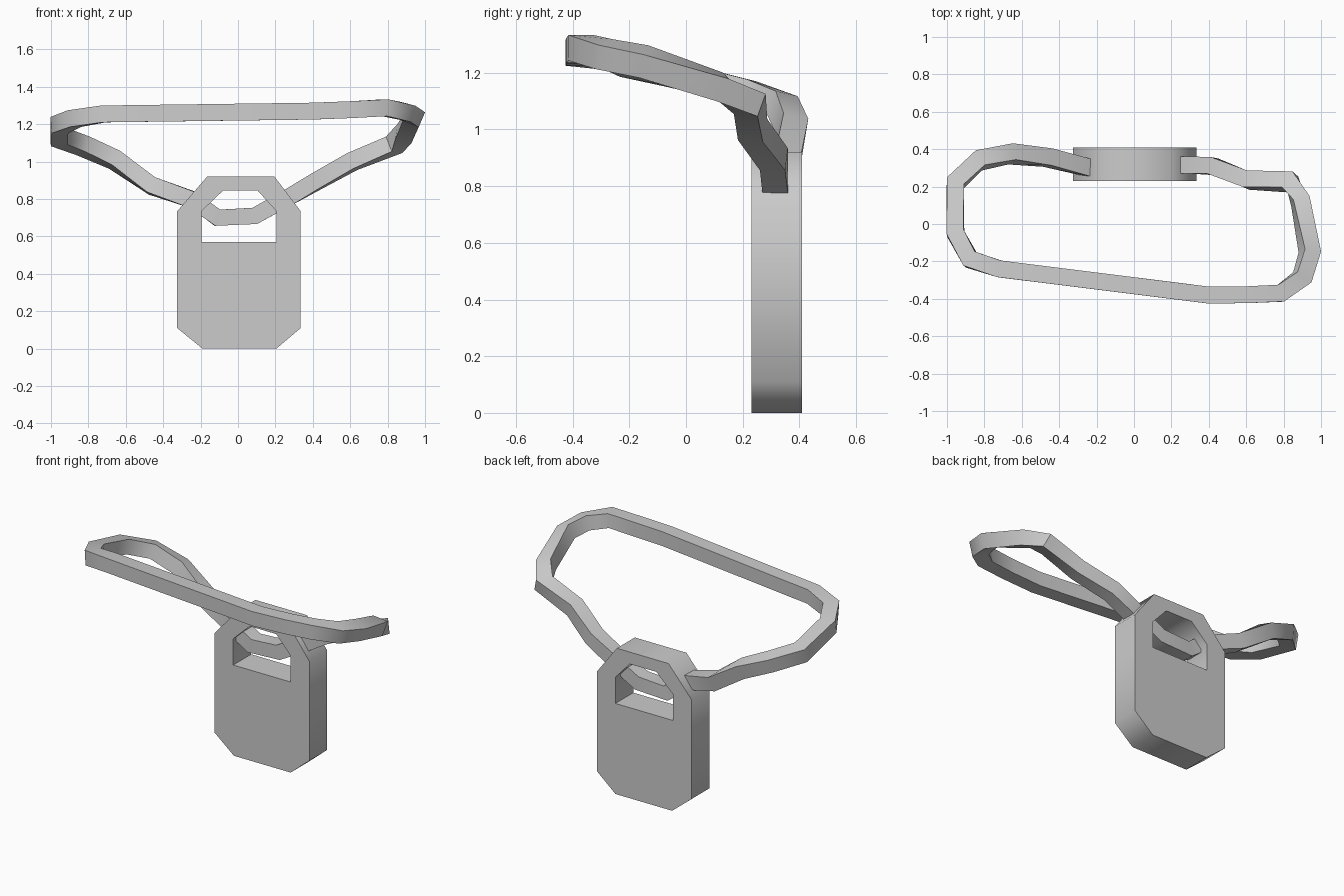
import bpy, bmesh
from math import radians, cos, sin
from mathutils import Vector

if "Cube" in bpy.data.objects:
    bpy.data.objects.remove(bpy.data.objects["Cube"])


def smooth(obj, angle):
    bpy.ops.object.select_all(action='DESELECT')
    obj.select_set(True)
    bpy.context.view_layer.objects.active = obj
    bpy.ops.object.shade_smooth_by_angle(angle=radians(angle))


# Tag plate: chamfered outline with a slot, extruded along y
outer = [(-.19, 0), (.205, 0), (.335, .11), (.335, .735),
         (.195, .92), (-.165, .92), (-.325, .735), (-.325, .11)]
slot = [(-.195, .57), (.205, .57), (.205, .735),
        (.105, .845), (-.08, .845), (-.195, .735)]
curve = bpy.data.curves.new("tag_plate", 'CURVE')
curve.dimensions = '2D'
curve.fill_mode = 'BOTH'
curve.extrude = 0.089
for outline in (outer, slot):
    sp = curve.splines.new('POLY')
    sp.points.add(len(outline) - 1)
    for p, (x, z) in zip(sp.points, outline):
        p.co = (x, z, 0, 1)
    sp.use_cyclic_u = True
tag = bpy.data.objects.new("tag_plate", curve)
bpy.context.collection.objects.link(tag)
tag.location.y = 0.32
tag.rotation_euler.x = radians(90)
tag.select_set(True)
bpy.context.view_layer.objects.active = tag
bpy.ops.object.convert(target='MESH')
tag = bpy.context.view_layer.objects.active
smooth(tag, 60)

# Strap loop: x, y, z and outward lean in degrees, counter-clockwise from above
path = [(-.72, -.24, 1.255, 0), (.40, -.38, 1.27, 0), (.61, -.378, 1.278, 0),
        (.785, -.37, 1.288, 0), (.90, -.285, 1.265, 12), (.94, -.15, 1.24, 22),
        (.89, .12, 1.15, 15), (.835, .225, 1.09, 5), (.61, .235, 1.0, 5),
        (.42, .31, .895, 0), (.28, .315, .815, 0), (.09, .315, .71, 0),
        (-.11, .315, .70, 0), (-.24, .30, .795, 0), (-.46, .355, .87, 10),
        (-.66, .375, 1.01, 15), (-.83, .34, 1.085, 12), (-.955, .22, 1.13, 5),
        (-.955, -.05, 1.195, 0), (-.875, -.19, 1.23, 0)]
half = 0.045
pts = [Vector(p[:3]) for p in path]
n = len(pts)
bm = bmesh.new()
rings = []
for i, p in enumerate(pts):
    a = (p - pts[i - 1]).normalized()
    b = (pts[(i + 1) % n] - p).normalized()
    t = (a + b).normalized()
    side = t.cross(Vector((0, 0, 1))).normalized()
    up = side.cross(t).normalized()
    r = radians(path[i][3])
    out = (side * cos(r) - up * sin(r)) * half / max(a.dot(t), .8)
    rise = (up * cos(r) + side * sin(r)) * half
    rings.append([bm.verts.new(p + out * s + rise * u)
                  for s, u in ((1, 1), (-1, 1), (-1, -1), (1, -1))])
for i in range(n):
    q, w = rings[i], rings[(i + 1) % n]
    for k in range(4):
        m = (k + 1) % 4
        bm.faces.new((q[k], q[m], w[m], w[k]))
bmesh.ops.recalc_face_normals(bm, faces=bm.faces)
mesh = bpy.data.meshes.new("strap_loop")
bm.to_mesh(mesh)
bm.free()
strap = bpy.data.objects.new("strap_loop", mesh)
bpy.context.collection.objects.link(strap)
smooth(strap, 50)
